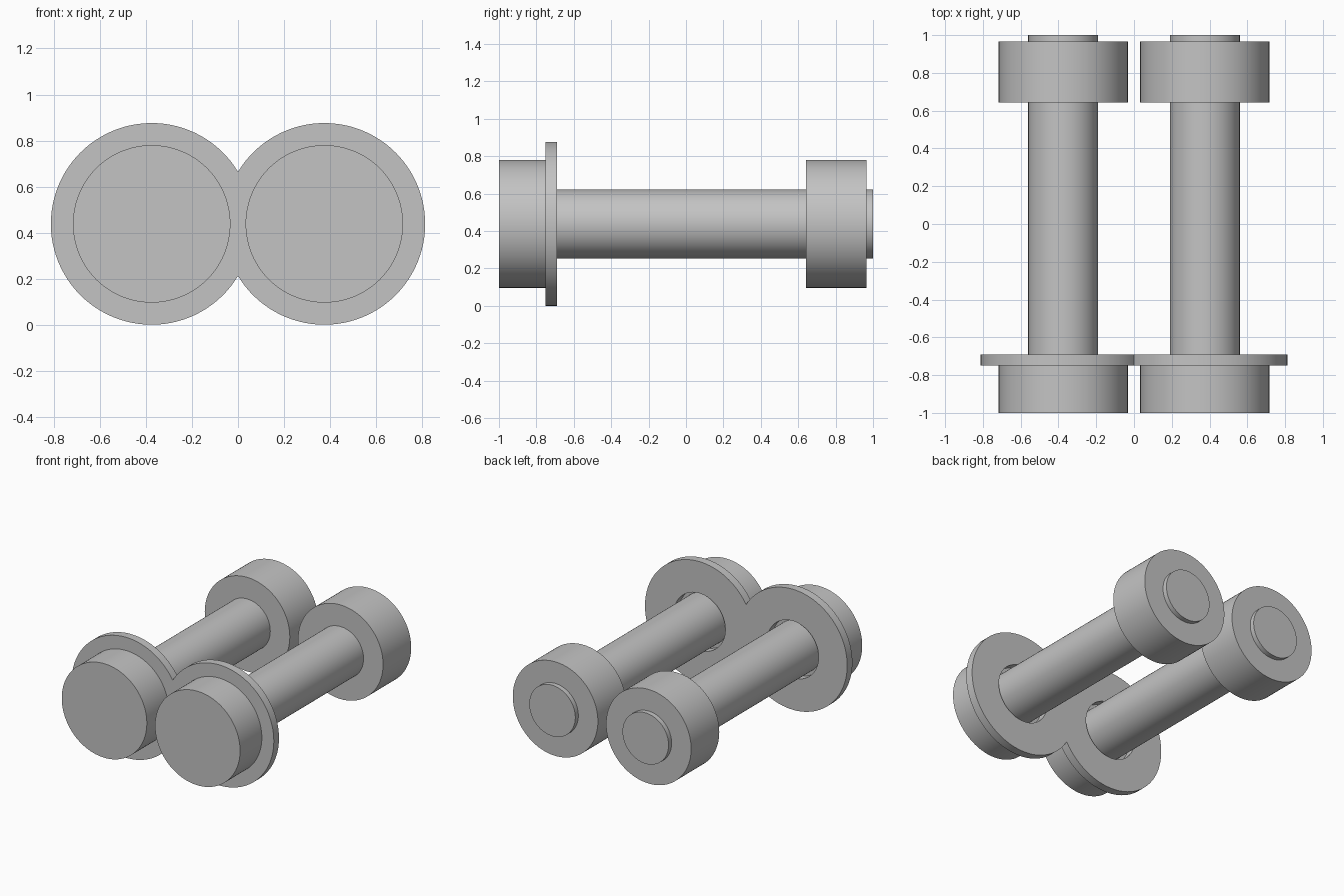
import bpy, bmesh
from math import sin, cos, acos, pi, radians

cube = bpy.data.objects.get("Cube")
if cube:
    bpy.data.objects.remove(cube, do_unlink=True)

PIN_X, AXIS_Z = 0.375, 0.438
PLATE_R, HOLE_R, SHAFT_R, HEAD_R = 0.438, 0.208, 0.185, 0.342
PLATE_FRONT, PLATE_BACK = -0.75, -0.69

steel = bpy.data.materials.new("grey steel")
steel.use_nodes = True
colour = (0.55, 0.55, 0.55, 1)
steel.diffuse_color = colour
steel.node_tree.nodes["Principled BSDF"].inputs["Base Color"].default_value = colour


def finish(obj):
    obj.data.materials.append(steel)
    bpy.ops.object.select_all(action="DESELECT")
    obj.select_set(True)
    bpy.context.view_layer.objects.active = obj
    bpy.ops.object.shade_smooth_by_angle(angle=radians(30))


def cylinder(name, x, radius, y0, y1):
    bpy.ops.mesh.primitive_cylinder_add(
        vertices=96, radius=radius, depth=y1 - y0,
        location=(x, (y0 + y1) / 2, AXIS_Z), rotation=(pi / 2, 0, 0))
    obj = bpy.context.object
    obj.name = name
    finish(obj)


def link_plate():
    # Two pierced discs, trimmed and joined on the centre line
    corner = acos(PIN_X / PLATE_R)
    angles = [-corner + 2 * corner * i / 16 for i in range(16)]
    angles += [corner + (2 * pi - 2 * corner) * i / 80 for i in range(80)]
    bm = bmesh.new()
    for side in (-1, 1):
        def ring(y, hole):
            verts = []
            for a in angles:
                r = HOLE_R if hole else PLATE_R
                if not hole and cos(a) > 0:
                    r = min(r, PIN_X / cos(a))
                verts.append(bm.verts.new((side * (PIN_X - r * cos(a)), y, AXIS_Z + r * sin(a))))
            return verts

        rings = [ring(PLATE_FRONT, False), ring(PLATE_BACK, False),
                 ring(PLATE_BACK, True), ring(PLATE_FRONT, True)]
        n = len(angles)
        for k in range(4):
            a, b = rings[k], rings[(k + 1) % 4]
            for i in range(n):
                if k == 0 and i < 16:
                    continue  # open where the two discs meet
                j = (i + 1) % n
                bm.faces.new((a[i], a[j], b[j], b[i]))
    bmesh.ops.remove_doubles(bm, verts=bm.verts[:], dist=0.0001)
    bmesh.ops.recalc_face_normals(bm, faces=bm.faces[:])
    mesh = bpy.data.meshes.new("link_plate")
    bm.to_mesh(mesh)
    bm.free()
    obj = bpy.data.objects.new("link_plate", mesh)
    bpy.context.collection.objects.link(obj)
    finish(obj)


# Two matching pins held by one plate
for label, x in (("right", -PIN_X), ("left", PIN_X)):
    cylinder(label + "_head", x, HEAD_R, -1, PLATE_FRONT)
    cylinder(label + "_shaft", x, SHAFT_R, PLATE_FRONT, 1)
    cylinder(label + "_end_collar", x, HEAD_R, 0.642, 0.965)
link_plate()
